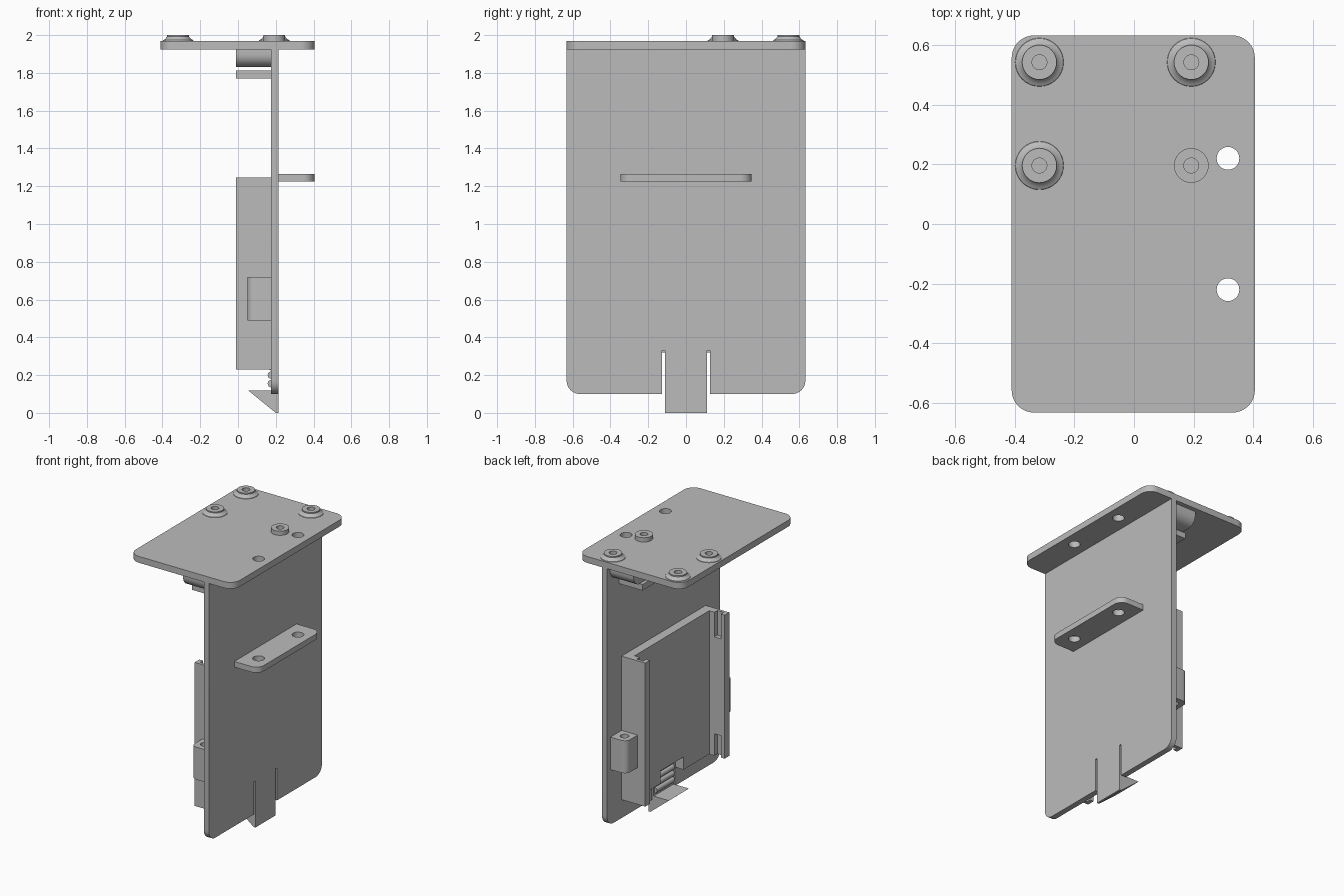
import bpy, bmesh, math
from mathutils import Vector

if "Cube" in bpy.data.objects:
    bpy.data.objects.remove(bpy.data.objects["Cube"], do_unlink=True)

GREY = (0.5, 0.5, 0.5, 1)
grey = bpy.data.materials.new("plain grey plastic")
grey.use_nodes = True
grey.diffuse_color = GREY
grey.node_tree.nodes["Principled BSDF"].inputs["Base Color"].default_value = GREY


def finish(name, bm):
    bmesh.ops.recalc_face_normals(bm, faces=bm.faces[:])
    mesh = bpy.data.meshes.new(name)
    bm.to_mesh(mesh)
    bm.free()
    obj = bpy.data.objects.new(name, mesh)
    bpy.context.collection.objects.link(obj)
    mesh.materials.append(grey)
    return obj


def outline(corners, steps=8):
    """Polygon from (a, b) or (a, b, radius) corners, rounding where asked."""
    pts = []
    for i, c in enumerate(corners):
        p = Vector(c[:2])
        if len(c) == 2:
            pts.append(p)
            continue
        start = (Vector(corners[i - 1][:2]) - p).normalized() * c[2]
        end = (Vector(corners[(i + 1) % len(corners)][:2]) - p).normalized() * c[2]
        for k in range(steps + 1):
            t = k / steps * math.pi / 2
            pts.append(p + start * (1 - math.sin(t)) + end * (1 - math.cos(t)))
    return pts


def prism(name, corners, axis, lo, hi):
    """Extrude an outline along x (yz outline), y (xz) or z (xy)."""
    place = {"x": lambda p, d: (d, p[0], p[1]),
             "y": lambda p, d: (p[0], d, p[1]),
             "z": lambda p, d: (p[0], p[1], d)}[axis]
    bm = bmesh.new()
    face = bm.faces.new([bm.verts.new(place(p, lo)) for p in outline(corners)])
    new = bmesh.ops.extrude_face_region(bm, geom=[face])["geom"]
    shift = Vector(place((0, 0), hi - lo))
    bmesh.ops.translate(bm, vec=shift, verts=[v for v in new if isinstance(v, bmesh.types.BMVert)])
    return finish(name, bm)


def rect(a0, a1, b0, b1):
    return [(a0, b0), (a1, b0), (a1, b1), (a0, b1)]


def rod(name, x, y, z0, z1, radius):
    bm = bmesh.new()
    bmesh.ops.create_cone(bm, cap_ends=True, segments=32, radius1=radius, radius2=radius, depth=z1 - z0)
    bmesh.ops.translate(bm, vec=(x, y, (z0 + z1) / 2), verts=bm.verts[:])
    return finish(name, bm)


def cut(obj, cutters):
    for cutter in cutters:
        cutter.hide_render = True
        mod = obj.modifiers.new("cut", "BOOLEAN")
        mod.operation = "DIFFERENCE"
        mod.solver = "EXACT"
        mod.object = cutter
        bpy.context.view_layer.objects.active = obj
        bpy.ops.object.modifier_apply(modifier=mod.name)
        bpy.data.objects.remove(cutter, do_unlink=True)


def screw_holes(z0, z1):
    return [rod("hole_cutter", 0.315, s * 0.22, z0, z1, 0.038) for s in (-1, 1)]


# Top plate with two screw holes
R = 0.075
top = prism("top_plate", [(-0.41, -0.632, R), (0.405, -0.632, R), (0.405, 0.632, R), (-0.41, 0.632, R)],
            "z", 1.925, 1.97)
cut(top, screw_holes(1.8, 2.1))

# Upright panel with a spring tab between two slits
half = [(0.112, 0.1), (0.112, 0.33), (0.128, 0.33), (0.128, 0.1), (0.632, 0.1, 0.07), (0.632, 1.925)]
prism("upright_panel", half + [(-a[0], *a[1:]) for a in reversed(half)], "x", 0.175, 0.215)

# Snap hook and finger ridges on the tab
prism("snap_hook", [(0.055, 0.118), (0.2, 0), (0.215, 0), (0.215, 0.118)], "y", -0.112, 0.112)
for i in range(4):
    z = 0.155 + 0.045 * i
    arc = [(0.177 - 0.02 * math.sin(t * math.pi / 8), z - 0.02 * math.cos(t * math.pi / 8)) for t in range(9)]
    prism(f"grip_ridge_{i + 1}", arc, "y", -0.1, 0.1)

# Shelf on the outer side of the panel
shelf = prism("shelf", [(0.215, -0.348), (0.405, -0.348, 0.06), (0.405, 0.348, 0.06), (0.215, 0.348)],
              "z", 1.225, 1.265)
cut(shelf, screw_holes(1.1, 1.4))

# Channel-shaped pocket with a tab notch and end slots in its side walls
side = [(-0.01, 0.47), (-0.01, 0.417), (0.11, 0.417)]
pocket = prism("pocket", [(0.175, 0.47)] + side + [(x, -y) for x, y in reversed(side)] + [(0.175, -0.47)],
               "z", 0.23, 1.245)
cutters = [prism("notch_cutter", rect(-0.13, 0.13, 0.1, 0.32), "x", 0.05, 0.2)]
for s in (-1, 1):
    for z0, z1 in ((0.1, 0.385), (1.07, 1.4)):
        lo, hi = sorted((s * 0.4, s * 0.45))
        cutters.append(prism("slot_cutter", rect(0.02, 0.07, lo, hi), "z", z0, z1))
cut(pocket, cutters)

# Screw lugs on both sides of the pocket
for s, name in ((-1, "front_lug"), (1, "back_lug")):
    lug = prism(name, [(0.175, s * 0.465), (0.05, s * 0.465), (0.05, s * 0.595, 0.04), (0.175, s * 0.595)],
                "z", 0.49, 0.72)
    cut(lug, [rod("lug_hole_cutter", 0.11, s * 0.53, 0.4, 0.8, 0.028)])

# Rounded rail under the top plate and the thin ledge below it
prism("upper_rail", [(-0.6, 1.925), (-0.6, 1.83, 0.07), (0.6, 1.83, 0.07), (0.6, 1.925)], "x", -0.01, 0.175)
prism("lower_ledge", rect(-0.5, 0.5, 1.77, 1.812), "x", -0.01, 0.175)

# Standoffs: lathed profile with a blind hole, three of them with a flared foot
foot = [(0.082, 1.968), (0.08, 1.973), (0.07, 1.978), (0.062, 1.987), (0.058, 1.992)]
plain = [(0.058, 1.968)]
crown = [(0.058, 2.0), (0.025, 2.0), (0.025, 1.972), (0, 1.972)]
for i, (x, y, base) in enumerate(((-0.317, 0.542, foot), (0.192, 0.542, foot),
                                  (-0.317, 0.196, foot), (0.192, 0.196, plain))):
    bm = bmesh.new()
    verts = [bm.verts.new((r, 0, z)) for r, z in base + crown]
    edges = [bm.edges.new(pair) for pair in zip(verts, verts[1:])]
    bmesh.ops.spin(bm, geom=verts + edges, cent=(0, 0, 0), axis=(0, 0, 1), angle=math.tau, steps=32)
    bmesh.ops.remove_doubles(bm, verts=bm.verts[:], dist=0.0005)
    bmesh.ops.translate(bm, vec=(x, y, 0), verts=bm.verts[:])
    finish(f"standoff_{i + 1}", bm)

# Smooth the round surfaces and keep the edges sharp
bpy.ops.object.select_all(action="DESELECT")
for obj in bpy.context.scene.objects:
    if obj.type == "MESH":
        obj.select_set(True)
        bpy.context.view_layer.objects.active = obj
bpy.ops.object.shade_smooth_by_angle(angle=math.radians(30))
